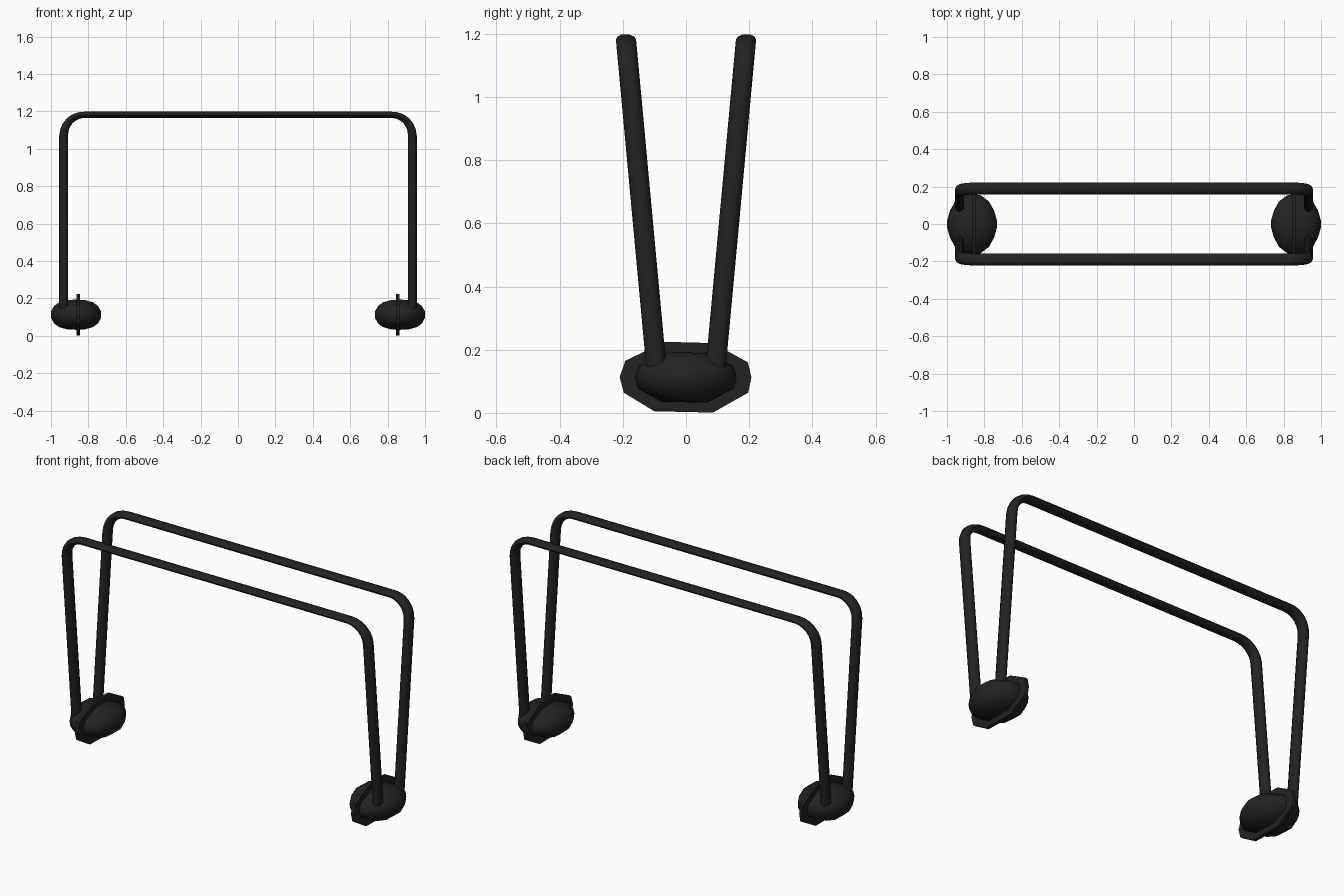
import bpy
import bmesh
from math import sin, cos, pi, radians

cube = bpy.data.objects.get("Cube")
if cube:
    bpy.data.objects.remove(cube, do_unlink=True)

black = bpy.data.materials.new("matte black")
black.use_nodes = True
black.diffuse_color = (0.016, 0.016, 0.016, 1)
black.node_tree.nodes["Principled BSDF"].inputs["Base Color"].default_value = black.diffuse_color


def loft(name, rings, angle):
    """Skin a list of equal closed rings and cap both ends."""
    bm = bmesh.new()
    loops = [[bm.verts.new(p) for p in ring] for ring in rings]
    n = len(loops[0])
    for a, b in zip(loops, loops[1:]):
        for i in range(n):
            j = (i + 1) % n
            bm.faces.new((a[i], a[j], b[j], b[i]))
    bm.faces.new(loops[0])
    bm.faces.new(loops[-1])
    bmesh.ops.recalc_face_normals(bm, faces=bm.faces)
    mesh = bpy.data.meshes.new(name)
    bm.to_mesh(mesh)
    bm.free()
    mesh.materials.append(black)
    obj = bpy.data.objects.new(name, mesh)
    bpy.context.collection.objects.link(obj)
    bpy.ops.object.select_all(action='DESELECT')
    obj.select_set(True)
    bpy.context.view_layer.objects.active = obj
    bpy.ops.object.shade_smooth_by_angle(angle=radians(angle))
    return obj


# Bent hoops: upright legs, rounded corners and a flatter top rail
TOP, SIDE, BEND, FOOT = 1.182, 0.932, 0.11, 0.145
SIDES, STEPS = 10, 6


def hoop(name, side):
    # path entries: x, z, bend angle, half thickness in the hoop's plane
    half = [(SIDE, FOOT, 0, 0.025)]
    for k in range(STEPS + 1):
        a = pi / 2 * k / STEPS
        half.append((SIDE - BEND + BEND * cos(a), TOP - BEND + BEND * sin(a),
                     a, 0.025 - 0.008 * k / STEPS))
    path = half + [(-x, z, pi - a, t) for x, z, a, t in reversed(half)]
    rings = []
    for x, z, a, t in path:
        ring = []
        for i in range(SIDES):
            u = 2 * pi * (i + 0.5) / SIDES
            px, pz = x + t * cos(u) * cos(a), z + t * cos(u) * sin(a)
            lean = 0.094 + 0.096 * (pz - FOOT) / (TOP - FOOT)
            ring.append((px, side * lean + 0.032 * sin(u), pz))
        rings.append(ring)
    loft(name, rings, 50)


hoop("front_hoop", -1)
hoop("back_hoop", 1)

# Ten-sided outline shared by the pads and their rims, as (y, z) about the centre
outline = [(0.207, 0), (0.196, 0.047), (0.085, 0.108), (-0.068, 0.112),
           (-0.192, 0.052), (-0.21, 0), (-0.197, -0.049), (-0.1, -0.108),
           (0.085, -0.112), (0.197, -0.049)]
MID = 0.113


def section(x, sy, sz):
    return [(x, y * sy, MID + z * sz) for y, z in outline]


# Rounded foot pads, each with a thin flat rim plate
for name, s in (("left", 1), ("right", -1)):
    profile = [(-0.134, 0.1), (-0.118, 0.45), (-0.09, 0.76), (-0.045, 0.97),
               (0, 1), (0.045, 0.97), (0.09, 0.76), (0.118, 0.45), (0.134, 0.1)]
    loft(name + "_foot_pad",
         [section(s * (0.866 + dx), 0.77 * k, 0.72 * k ** 0.7) for dx, k in profile], 50)
    loft(name + "_rim_plate",
         [section(s * x, 1, 1) for x in (0.845, 0.863)], 30)
